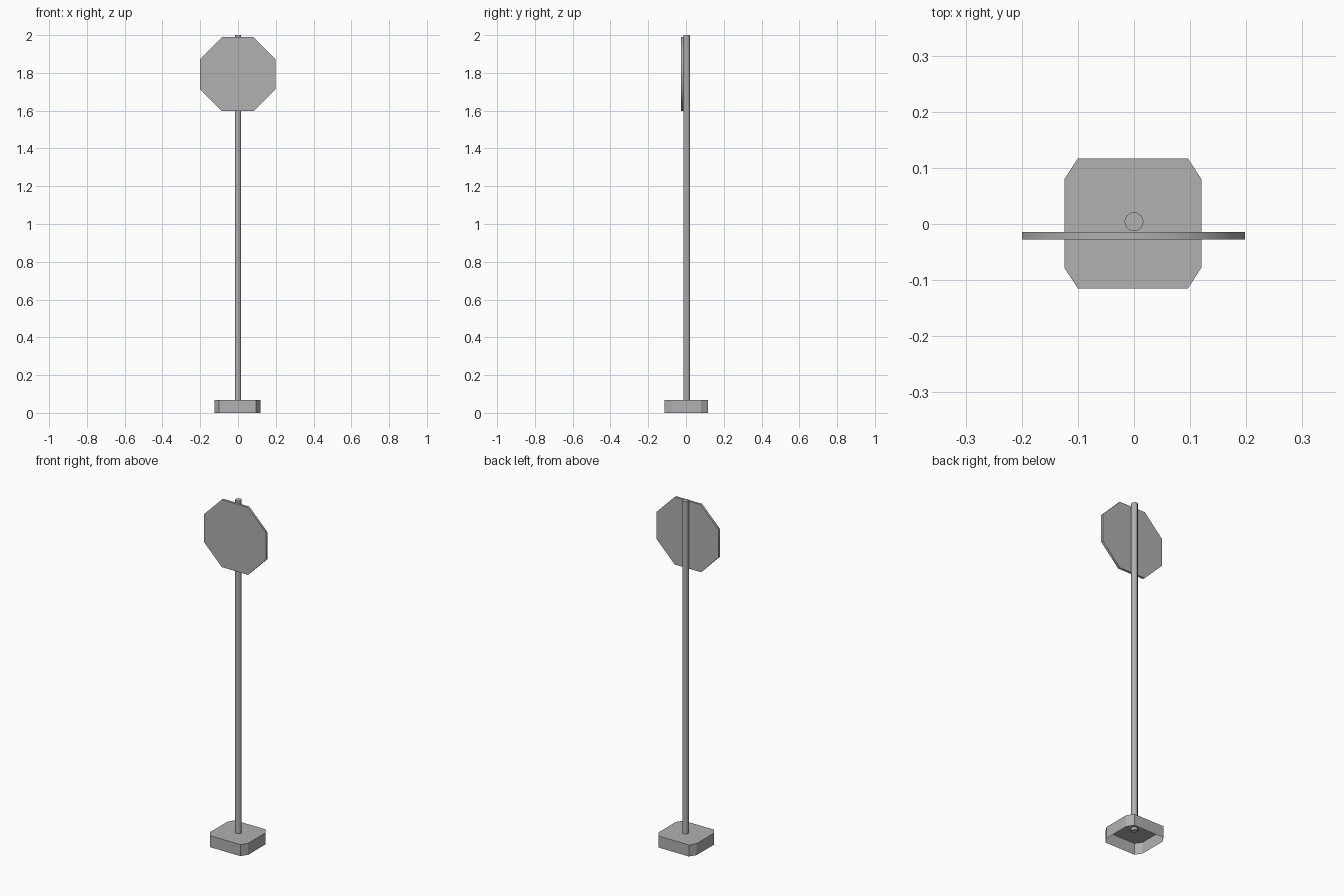
import bpy, bmesh
from math import cos, sin, pi, radians
from mathutils import Vector

if "Cube" in bpy.data.objects:
    bpy.data.objects.remove(bpy.data.objects["Cube"])

# mid grey paint shared by all parts
grey = bpy.data.materials.new("grey_metal")
grey.diffuse_color = (0.44, 0.44, 0.44, 1)
grey.use_nodes = True
grey.node_tree.nodes["Principled BSDF"].inputs["Base Color"].default_value = grey.diffuse_color


def prism(name, outline, offset, open_start=False, smooth=False):
    """Extrude a closed 3D outline along offset; optionally leave the start open."""
    bm = bmesh.new()
    off = Vector(offset)
    a = [bm.verts.new(p) for p in outline]
    b = [bm.verts.new(Vector(p) + off) for p in outline]
    n = len(a)
    for i in range(n):
        j = (i + 1) % n
        bm.faces.new((a[i], a[j], b[j], b[i]))
    bm.faces.new(b)
    if not open_start:
        bm.faces.new(a[::-1])
    bmesh.ops.recalc_face_normals(bm, faces=bm.faces)
    me = bpy.data.meshes.new(name)
    bm.to_mesh(me)
    bm.free()
    me.materials.append(grey)
    ob = bpy.data.objects.new(name, me)
    bpy.context.collection.objects.link(ob)
    if smooth:
        bpy.ops.object.select_all(action='DESELECT')
        ob.select_set(True)
        bpy.context.view_layer.objects.active = ob
        bpy.ops.object.shade_smooth_by_angle(angle=radians(50))
    return ob


def chamfered(cx, cy, hx, hy, ix, iy):
    """Eight-cornered outline: half sizes hx, hy with flats of half length ix, iy."""
    pts = [(hx, -iy), (hx, iy), (ix, hy), (-ix, hy),
           (-hx, iy), (-hx, -iy), (-ix, -hy), (ix, -hy)]
    return [(cx + x, cy + y) for x, y in pts]


# base: block with cut corners, open underneath
prism("base", [(x, y, 0) for x, y in chamfered(-0.002, 0.001, 0.122, 0.116, 0.098, 0.079)],
      (0, 0, 0.067), open_start=True)

# pole: slim ten-sided post, its foot poking through the base top
SIDES, R = 10, 0.0172
prism("pole", [(R * cos(2 * pi * i / SIDES), 0.004 + R * sin(2 * pi * i / SIDES), 0.05)
               for i in range(SIDES)], (0, 0, 1.95), smooth=True)

# sign panel: thin octagon with a smooth rim on the front of the pole
prism("sign_panel", [(x, -0.0275, z) for x, z in
                     chamfered(-0.001, 1.793, 0.199, 0.196, 0.084, 0.08)],
      (0, 0.0132, 0), smooth=True)
